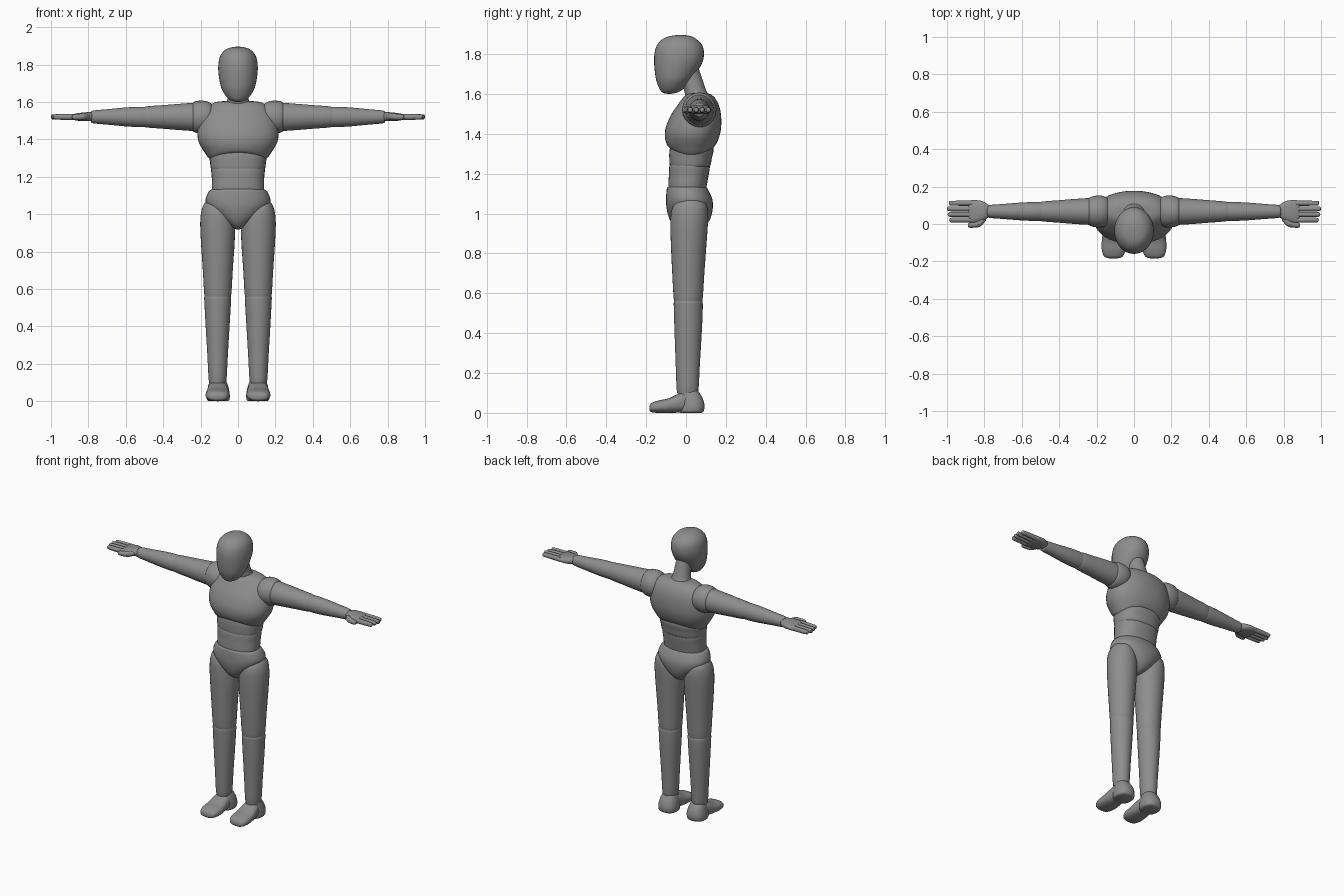
import bpy, bmesh, math

grey = bpy.data.materials.new("mannequin grey")
grey.diffuse_color = (0.27, 0.27, 0.27, 1)


def spline(a, b, c, d, f):
    """Catmull-Rom blend between b and c."""
    return 0.5 * (2 * b + (c - a) * f + (2 * a - 5 * b + 4 * c - d) * f * f
                  + (3 * b - a - 3 * c + d) * f ** 3)


def loft(name, axis, rings, sides=32, steps=4, power=2.0, mirror=False):
    """Skin rounded rings (t, umin, umax, vmin, vmax, bend) running along an axis."""
    rings = [tuple(r) + (0,) * (6 - len(r)) for r in rings]
    n = len(rings)
    path = []
    for i in range(n - 1):
        four = [rings[max(0, min(n - 1, i + k))] for k in (-1, 0, 1, 2)]
        path += [[spline(*vals, s / steps) for vals in zip(*four)] for s in range(steps)]
    path.append(rings[-1])
    bm = bmesh.new()
    loops = []
    for t, u0, u1, v0, v1, bend in path:
        loop = []
        for k in range(sides):
            a = 2 * math.pi * k / sides
            c, s = math.cos(a), math.sin(a)
            cu = math.copysign(abs(c) ** (2 / power), c)
            sv = math.copysign(abs(s) ** (2 / power), s)
            u, v = (u0 + u1) / 2 + (u1 - u0) / 2 * cu, (v0 + v1) / 2 + (v1 - v0) / 2 * sv
            w = t + bend * s * s
            loop.append(bm.verts.new({"x": (w, u, v), "y": (u, w, v), "z": (u, v, w)}[axis]))
        loops.append(loop)
    for p, q in zip(loops, loops[1:]):
        for k in range(sides):
            j = (k + 1) % sides
            bm.faces.new((p[k], p[j], q[j], q[k]))
    bm.faces.new(loops[0])
    bm.faces.new(loops[-1])
    bmesh.ops.recalc_face_normals(bm, faces=bm.faces)
    mesh = bpy.data.meshes.new(name)
    bm.to_mesh(mesh)
    bm.free()
    mesh.materials.append(grey)
    ob = bpy.data.objects.new(name, mesh)
    bpy.context.collection.objects.link(ob)
    if mirror:
        ob.modifiers.new("Mirror", "MIRROR").use_mirror_merge = False
    bpy.context.view_layer.objects.active = ob
    ob.select_set(True)
    bpy.ops.object.shade_smooth_by_angle(angle=math.radians(45))
    ob.select_set(False)
    return ob


def body(name, rows, **kw):
    """Central part from rows (z, half width, front y, back y, bend)."""
    return loft(name, "z", [(r[0], -r[1], r[1]) + tuple(r[2:]) for r in rows], **kw)


def limb(name, rows, cy, cz):
    """Tapered mirrored part along x from rows (x, half depth, half height)."""
    return loft(name, "x", [(x, cy - a, cy + a, cz - b, cz + b) for x, a, b in rows], mirror=True)


# Head and neck
body("head", [(1.600, .004, -.09, -.08), (1.605, .03, -.115, -.05), (1.62, .055, -.13, -.02),
              (1.66, .083, -.147, .02), (1.70, .096, -.155, .05), (1.76, .105, -.16, .083),
              (1.81, .104, -.157, .09), (1.85, .093, -.142, .078), (1.88, .066, -.11, .045),
              (1.892, .035, -.07, .015), (1.896, .003, -.03, -.02)])
body("neck", [(1.54, .078, .0, .135), (1.585, .068, -.002, .118), (1.62, .056, -.01, .1),
              (1.68, .05, -.025, .08), (1.74, .048, -.035, .06)])

# Torso
body("chest", [(1.285, .125, -.05, .11, .04), (1.295, .152, -.082, .135, .035),
               (1.33, .178, -.098, .152, .02), (1.38, .208, -.106, .167, .006),
               (1.43, .217, -.102, .176), (1.49, .21, -.078, .176), (1.54, .19, -.045, .166),
               (1.58, .155, -.015, .145), (1.600, .115, .01, .12), (1.605, .06, .04, .1)],
     power=2.2, sides=40)
body("waist", [(1.225, .125, -.06, .1), (1.238, .143, -.08, .121), (1.28, .150, -.084, .130),
               (1.32, .153, -.082, .138), (1.38, .14, -.07, .13)], power=2.3)
body("abdomen", [(1.11, .135, -.085, .1), (1.14, .14, -.089, .104), (1.19, .14, -.086, .113),
                 (1.24, .143, -.083, .119), (1.26, .13, -.07, .1)], power=2.3)
body("pelvis", [(.918, .008, -.012, .05), (.93, .035, -.05, .085), (.96, .075, -.077, .115),
                (1.00, .125, -.092, .13), (1.04, .163, -.099, .135), (1.075, .174, -.1, .131),
                (1.11, .162, -.098, .116), (1.13, .147, -.094, .104), (1.137, .12, -.08, .09)],
     power=2.2)

# Legs
loft("upper_leg", "z", [(.545, .05, .165, -.045, .065), (.56, .037, .179, -.06, .082),
                        (.70, .028, .188, -.069, .092), (.85, .018, .198, -.076, .103),
                        (.95, .016, .202, -.078, .110), (1.01, .03, .197, -.074, .110),
                        (1.05, .06, .184, -.055, .098), (1.075, .09, .165, -.02, .06)], mirror=True)
loft("lower_leg", "z", [(.10, .072, .145, -.035, .05), (.11, .062, .156, -.046, .062),
                        (.25, .054, .164, -.052, .07), (.42, .044, .174, -.058, .08),
                        (.52, .038, .179, -.061, .084), (.56, .038, .179, -.06, .082),
                        (.575, .055, .16, -.045, .065)], mirror=True)

# Feet
loft("heel", "z", [(.0, .056, .154, -.025, .075), (.008, .046, .166, -.035, .088),
                   (.035, .044, .168, -.035, .093), (.07, .05, .162, -.035, .085),
                   (.1, .06, .154, -.03, .068), (.115, .07, .145, -.02, .055)],
     power=2.4, mirror=True)
loft("forefoot", "y", [(-.184, .09, .13, .015, .03), (-.175, .062, .158, .004, .048),
                       (-.14, .046, .172, .0, .062), (-.09, .045, .172, .0, .072),
                       (-.04, .05, .166, .001, .095), (.0, .056, .158, .003, .108),
                       (.03, .075, .14, .01, .09)], power=2.4, mirror=True)

# Arms
AY, AZ = .067, 1.520
limb("shoulder", [(.125, .04, .04), (.14, .07, .068), (.165, .083, .083), (.20, .085, .087),
                  (.235, .076, .081), (.25, .06, .06)], AY, AZ)
limb("upper_arm", [(.20, .05, .055), (.225, .07, .074), (.30, .068, .071), (.40, .06, .063),
                   (.495, .052, .055), (.505, .04, .04)], AY, AZ)
limb("forearm", [(.485, .04, .04), (.495, .05, .053), (.58, .049, .052), (.70, .04, .041),
                 (.775, .034, .034), (.785, .025, .025)], AY, AZ)

# Hands
loft("palm", "x", [(.765, .045, .09, 1.505, 1.535), (.775, .038, .1, 1.498, 1.544),
                   (.81, .015, .122, 1.497, 1.545), (.85, .006, .128, 1.499, 1.541),
                   (.875, .006, .126, 1.503, 1.536), (.886, .02, .115, 1.51, 1.53)],
     power=2.4, mirror=True)
for i, tip in enumerate((.988, .996, 1.0, .99)):
    y = .021 + .03 * i
    limb(f"finger_{i + 1}", [(.86, .0135, .016), (.93, .0135, .0155), (tip - .012, .0125, .0135),
                             (tip - .003, .009, .009), (tip, .002, .002)], y, 1.520)
loft("thumb", "x", [(.79, .02, .05, 1.51, 1.53), (.82, -.012, .03, 1.503, 1.54),
                    (.85, -.019, .012, 1.503, 1.536), (.878, -.02, .007, 1.505, 1.533),
                    (.888, -.014, .0, 1.512, 1.526)], mirror=True)
